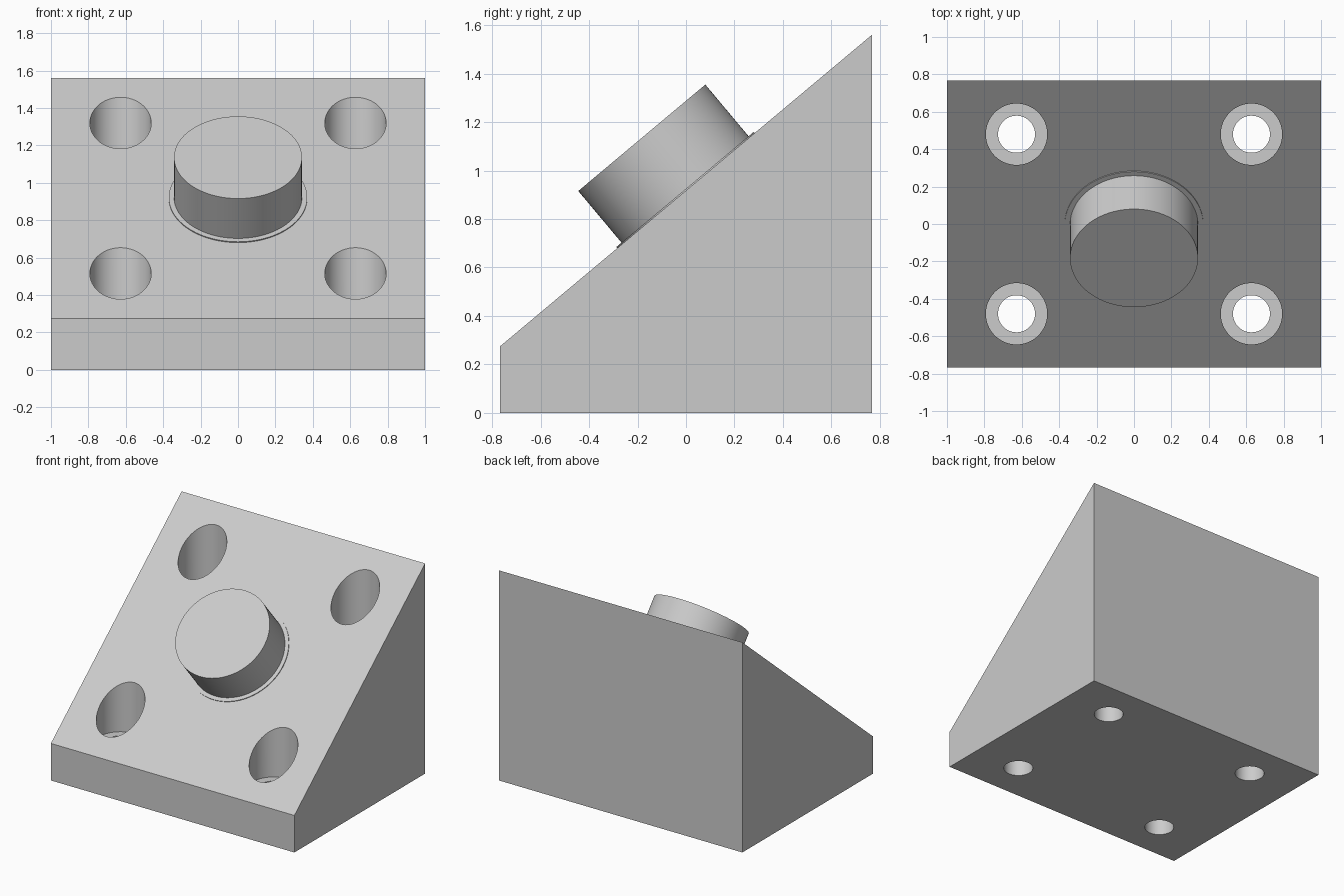
import bpy, bmesh, math
from mathutils import Matrix, Vector

if "Cube" in bpy.data.objects:
    bpy.data.objects.remove(bpy.data.objects["Cube"], do_unlink=True)

HALF_Y, FRONT_H, BACK_H = 0.767, 0.275, 1.56
SLOPE = math.atan2(BACK_H - FRONT_H, 2 * HALF_Y)
CENTRE = Vector((0, 0, (FRONT_H + BACK_H) / 2))

grey = bpy.data.materials.new("light_grey")
grey.use_nodes = True
colour = (0.6, 0.6, 0.6, 1)
grey.diffuse_color = colour
grey.node_tree.nodes["Principled BSDF"].inputs["Base Color"].default_value = colour


def make_object(name, bm):
    bmesh.ops.recalc_face_normals(bm, faces=bm.faces[:])
    mesh = bpy.data.meshes.new(name)
    bm.to_mesh(mesh)
    bm.free()
    mesh.materials.append(grey)
    obj = bpy.data.objects.new(name, mesh)
    bpy.context.collection.objects.link(obj)
    return obj


def cylinder(name, radius, bottom, top, place):
    """Cylinder along local z from bottom to top, moved by the matrix place."""
    bm = bmesh.new()
    bmesh.ops.create_cone(bm, cap_ends=True, segments=96, radius1=radius, radius2=radius,
                          depth=top - bottom,
                          matrix=place @ Matrix.Translation((0, 0, (top + bottom) / 2)))
    return make_object(name, bm)


def select_only(obj):
    bpy.ops.object.select_all(action='DESELECT')
    obj.select_set(True)
    bpy.context.view_layer.objects.active = obj


# Wedge block: side profile extruded across x
bm = bmesh.new()
profile = [(-HALF_Y, 0), (HALF_Y, 0), (HALF_Y, BACK_H), (-HALF_Y, FRONT_H)]
side = bm.faces.new([bm.verts.new((-1, y, z)) for y, z in profile])
extruded = bmesh.ops.extrude_face_region(bm, geom=[side])["geom"]
bmesh.ops.translate(bm, vec=(2, 0, 0),
                    verts=[v for v in extruded if isinstance(v, bmesh.types.BMVert)])
block = make_object("wedge_block", bm)

# Four counterbored vertical bolt holes
for x in (-0.628, 0.628):
    for y in (-0.48, 0.48):
        place = Matrix.Translation((x, y, 0))
        for radius, bottom, top in ((0.164, FRONT_H, 2), (0.099, -0.2, 1.9)):
            cutter = cylinder("hole_cutter", radius, bottom, top, place)
            cutter.hide_render = True
            cut = block.modifiers.new("hole", 'BOOLEAN')
            cut.operation, cut.solver, cut.object = 'DIFFERENCE', 'EXACT', cutter
            select_only(block)
            bpy.ops.object.modifier_apply(modifier=cut.name)
            bpy.data.objects.remove(cutter, do_unlink=True)

# Round boss and its thin collar, square to the slope
on_slope = Matrix.Translation(CENTRE) @ Matrix.Rotation(SLOPE, 4, 'X')
boss = cylinder("round_boss", 0.342, -0.02, 0.284, on_slope)
collar = cylinder("boss_collar", 0.37, -0.01, 0.006, on_slope)

for obj in (block, boss, collar):
    select_only(obj)
    bpy.ops.object.shade_smooth_by_angle(angle=math.radians(30))
